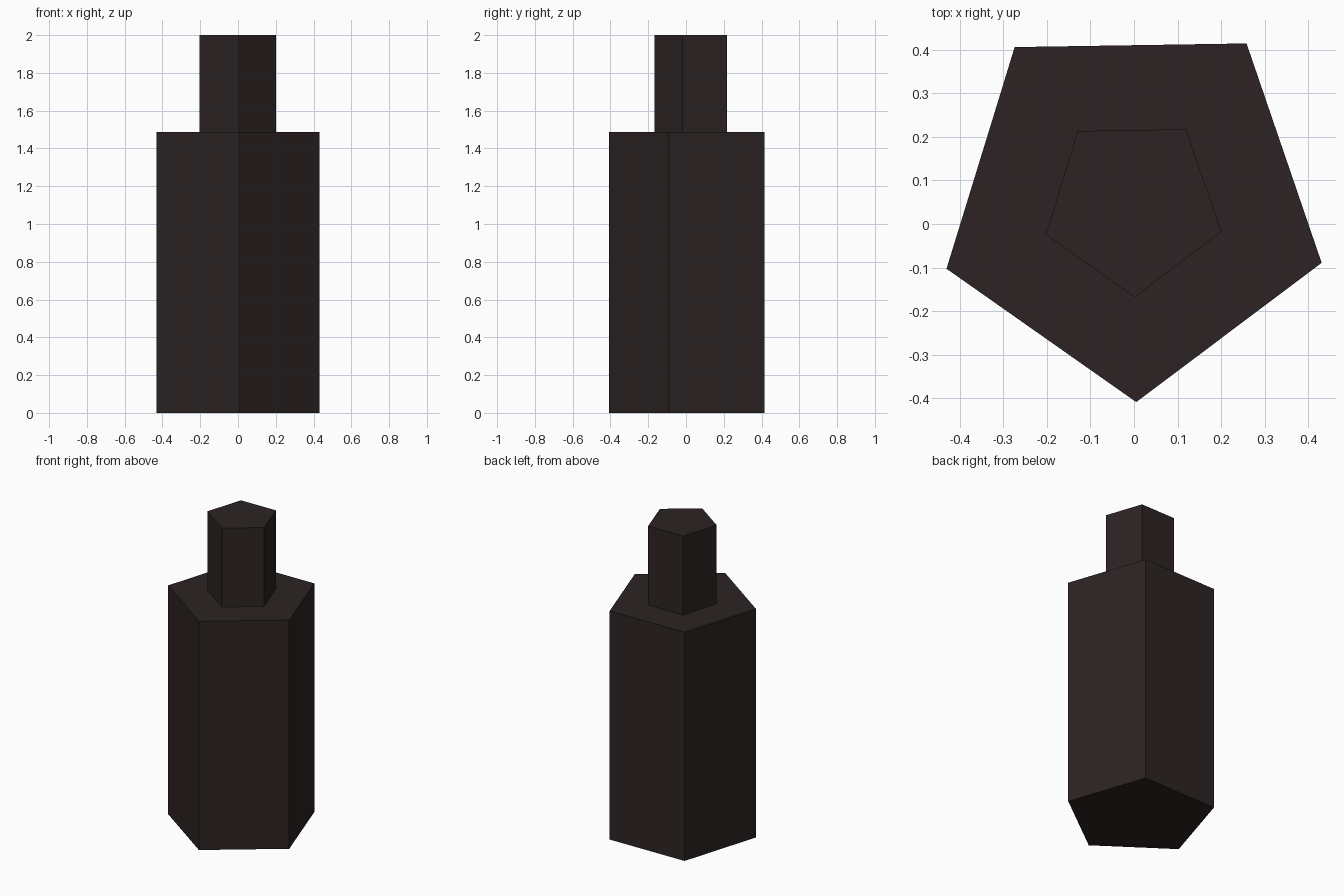
import bpy
import math

if "Cube" in bpy.data.objects:
    bpy.data.objects.remove(bpy.data.objects["Cube"])

# One dark brown colour for the whole model
brown = bpy.data.materials.new("dark_brown")
brown.diffuse_color = (0.026, 0.017, 0.017, 1.0)
brown.use_nodes = True
brown.node_tree.nodes["Principled BSDF"].inputs["Base Color"].default_value = brown.diffuse_color

CENTRE = (-0.002, 0.044)
TURN = math.radians(-89.1)      # one corner points to the front, slightly turned


def prism(name, radius, z0, z1):
    """Upright five-sided prism with flat faces."""
    bpy.ops.mesh.primitive_cylinder_add(
        vertices=5, radius=radius, depth=z1 - z0,
        location=(CENTRE[0], CENTRE[1], (z0 + z1) / 2))
    obj = bpy.context.object
    obj.name = name
    # Cylinder corners start on +y, so turn from there
    obj.rotation_euler.z = TURN - math.pi / 2
    obj.data.materials.append(brown)
    return obj


# Wide body and narrow neck
prism("body", 0.453, 0.0, 1.487)
prism("neck", 0.212, 1.487, 2.0)
